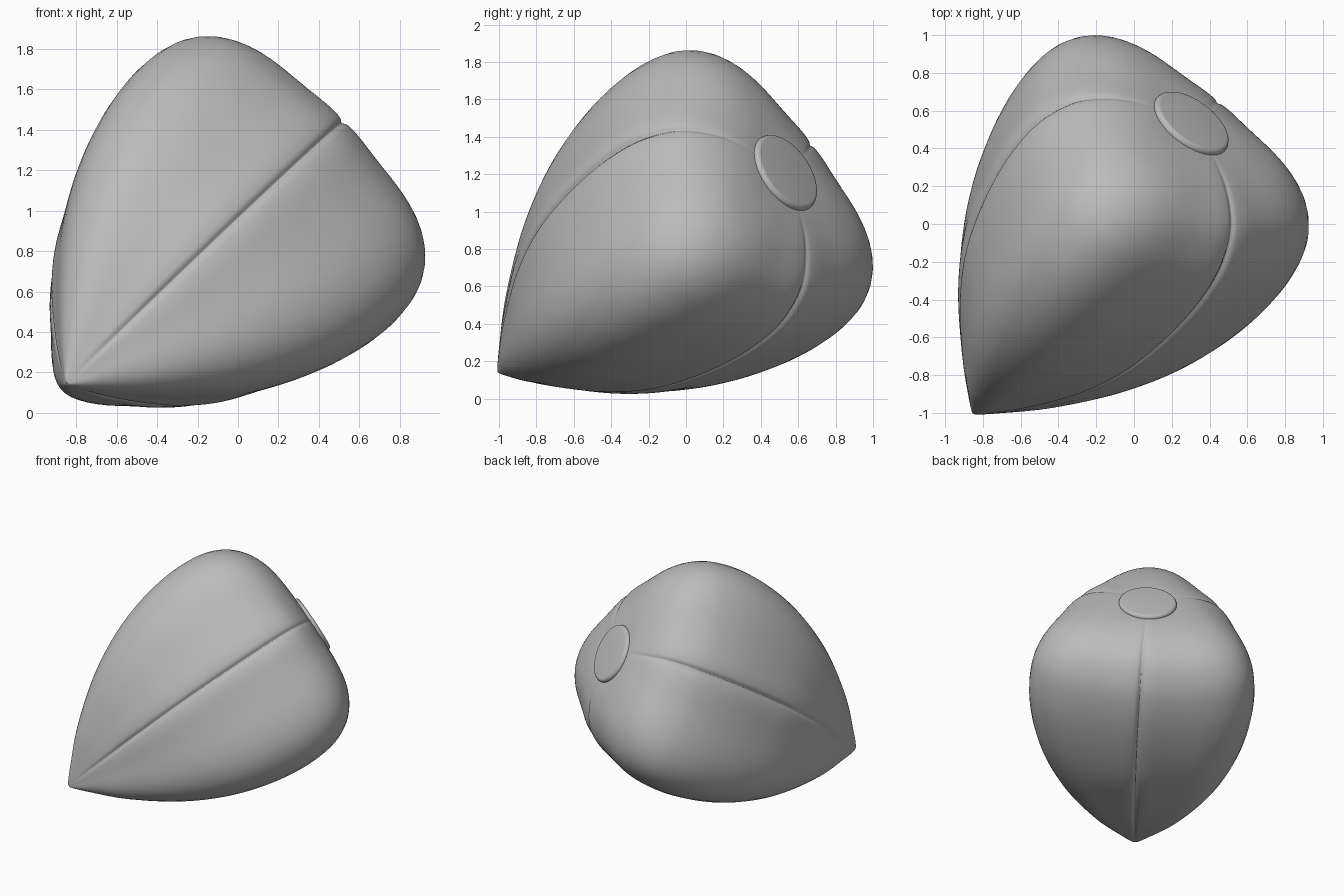
import bpy, bmesh, math
from mathutils import Vector, Matrix

old = bpy.data.objects.get("Cube")
if old:
    bpy.data.objects.remove(old, do_unlink=True)

# Single shell colour
shell = bpy.data.materials.new("shell_grey")
shell.use_nodes = True
GREY = (0.5, 0.5, 0.5, 1)
shell.diffuse_color = GREY
shell.node_tree.nodes["Principled BSDF"].inputs["Base Color"].default_value = GREY

# Tilted frame: origin at the pointed tip, axis towards the round cap,
# seam_dir points roughly forwards and up
TIP = Vector((-0.847, -1.0, 0.147))
AXIS = Vector((0.526, 0.70, 0.485)).normalized()
FRONT = Vector((0, -1, 0))
SEAM_DIR = (FRONT - AXIS * FRONT.dot(AXIS)).normalized()
SIDE_DIR = AXIS.cross(SEAM_DIR)
ROLL = math.radians(-2.3)

# Profile along the axis: (distance from tip, crest radius, seam radius)
PROFILE = [Vector(p) for p in (
    (0, .002, .0015), (.01, .03, .023), (.1, .14, .105), (.3, .365, .267),
    (.6, .62, .472), (.9, .80, .622), (1.2, .915, .71), (1.5, .97, .755),
    (1.75, .96, .75), (1.92, .9, .70), (2.05, .785, .61),
    (2.14, .61, .46), (2.18, .38, .30), (2.185, .15, .14))]
STEPS = 7
HALF = 24
SECTOR = math.pi / 3


def smooth_profile():
    """Catmull-Rom interpolation of the profile."""
    pts = [PROFILE[0]] + PROFILE + [PROFILE[-1]]
    out = []
    for a, b, c, d in zip(pts, pts[1:], pts[2:], pts[3:]):
        for i in range(STEPS):
            u = i / STEPS
            out.append(b + (c - a) * (u / 2)
                       + (a * 2 - b * 5 + c * 4 - d) * (u * u / 2)
                       + (b * 3 - a - c * 3 + d) * (u ** 3 / 2))
    return out + [PROFILE[-1]]


def radius(phi, crest, seam):
    """Three-cornered section with a pinched groove at each seam."""
    rise = (1 + math.cos(3 * phi)) / 2
    r = seam + (crest - seam) * rise ** 2
    gap = r * (SECTOR - abs(phi))
    groove = 0.018 * math.exp(-(gap / 0.016) ** 2) + 0.01 * math.exp(-(gap / 0.06) ** 2)
    return r - groove * min(1, seam / 0.4)


def add_object(name, bm):
    bmesh.ops.recalc_face_normals(bm, faces=bm.faces)
    mesh = bpy.data.meshes.new(name)
    bm.to_mesh(mesh)
    bm.free()
    mesh.materials.append(shell)
    mesh.shade_smooth()
    obj = bpy.data.objects.new(name, mesh)
    bpy.context.collection.objects.link(obj)
    return obj


def build_lobe(name, turn):
    """One third of the shell; columns crowd towards the seams."""
    bm = bmesh.new()
    rows = []
    for t, crest, seam in smooth_profile():
        row = []
        for k in range(-HALF, HALF + 1):
            phi = SECTOR * math.sin(math.pi / 2 * k / HALF)
            r = radius(phi, crest, seam)
            ang = phi + turn
            row.append(bm.verts.new(
                TIP + AXIS * t
                + (SEAM_DIR * math.cos(ang) + SIDE_DIR * math.sin(ang)) * r))
        rows.append(row)
    for low, high in zip(rows, rows[1:]):
        for i in range(2 * HALF):
            bm.faces.new((low[i], low[i + 1], high[i + 1], high[i]))
    return add_object(name, bm)


# Three matching shell lobes
for i, name in enumerate(("left_lobe", "back_lobe", "top_lobe")):
    build_lobe(name, ROLL + SECTOR + 2 * SECTOR * i)

# Round end cap with a softened rim
bm = bmesh.new()
bmesh.ops.create_cone(bm, cap_ends=True, segments=64, radius1=0.228,
                      radius2=0.228, depth=0.1)
rim = [e for e in bm.edges if all(v.co.z > 0 for v in e.verts)]
bmesh.ops.bevel(bm, geom=rim, offset=0.025, segments=5, profile=0.5,
                affect='EDGES')
place = Matrix.Translation(TIP + AXIS * 2.163) @ AXIS.to_track_quat('Z', 'Y').to_matrix().to_4x4()
bm.transform(place)
cap = add_object("end_cap", bm)
cap.data.set_sharp_from_angle(angle=math.radians(40))
